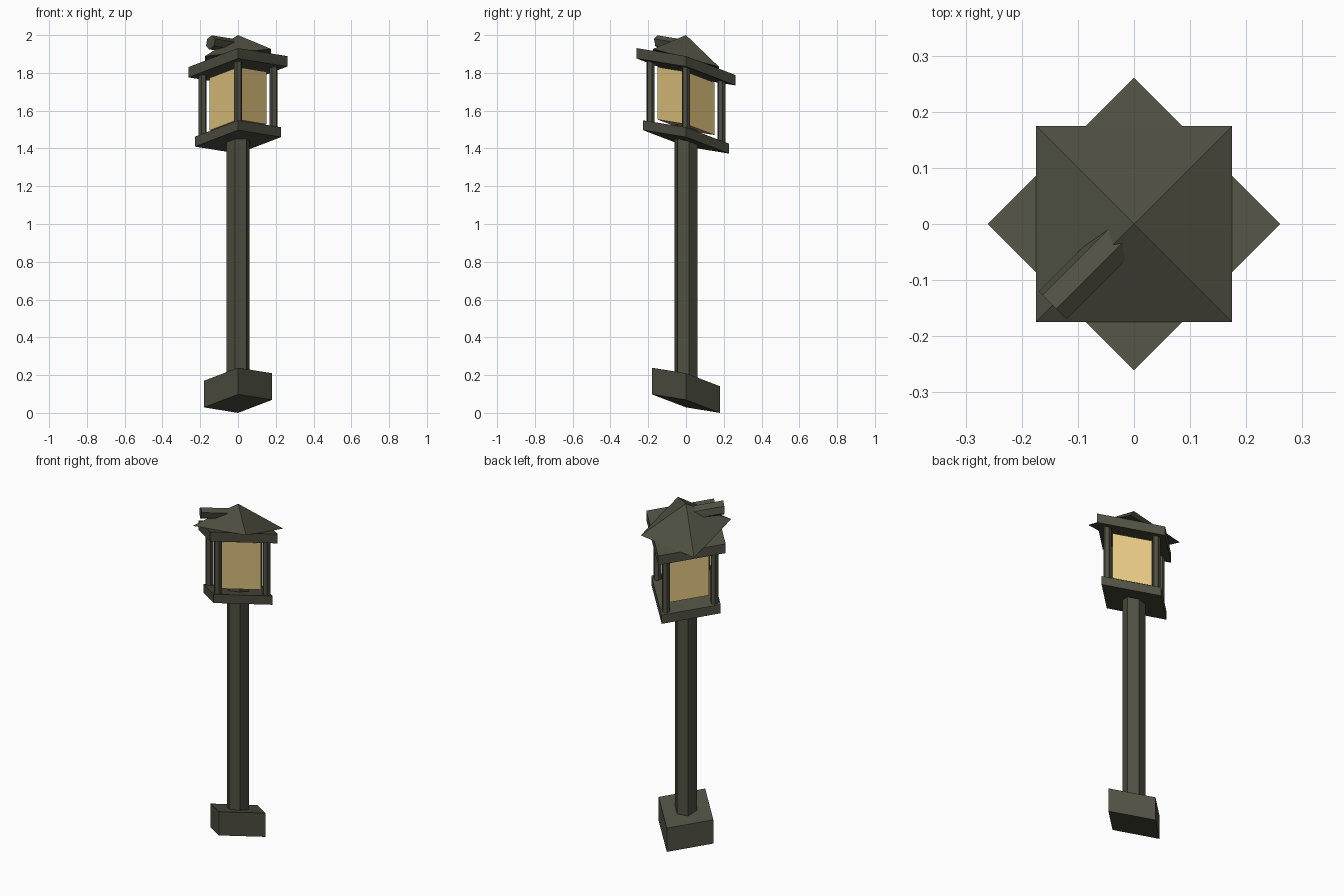
import bpy, bmesh, math
from mathutils import Matrix, Vector

if "Cube" in bpy.data.objects:
    bpy.data.objects.remove(bpy.data.objects["Cube"])

SLOPE_X, SLOPE_Y = 0.11, -0.272   # the whole lamp leans by a vertical shear


def material(name, rgb):
    m = bpy.data.materials.new(name)
    m.diffuse_color = (*rgb, 1)
    m.use_nodes = True
    m.node_tree.nodes["Principled BSDF"].inputs["Base Color"].default_value = m.diffuse_color
    return m


metal = material("dark_metal", (0.077, 0.078, 0.053))
glow = material("warm_glass", (0.75, 0.55, 0.21))


def prism(name, sides, r1, r2, z0, z1, turn, mat, x=0, y=0, pre=None):
    """Prism or pyramid with its first corner at angle 'turn', then sheared."""
    bm = bmesh.new()
    bmesh.ops.create_cone(bm, cap_ends=True, segments=sides, radius1=r1,
                          radius2=r2, depth=z1 - z0)
    first = max(bm.verts, key=lambda v: v.co.xy.length).co
    offset = math.radians(turn) - math.atan2(first.y, first.x)
    bm.transform(Matrix.Translation((x, y, (z0 + z1) / 2))
                 @ Matrix.Rotation(offset, 4, 'Z'))
    if pre:
        bm.transform(pre)
    for v in bm.verts:
        v.co.z += SLOPE_X * v.co.x + SLOPE_Y * v.co.y
    bmesh.ops.remove_doubles(bm, verts=bm.verts, dist=1e-5)
    bmesh.ops.recalc_face_normals(bm, faces=bm.faces)
    me = bpy.data.meshes.new(name)
    bm.to_mesh(me)
    bm.free()
    me.materials.append(mat)
    ob = bpy.data.objects.new(name, me)
    bpy.context.collection.objects.link(ob)
    return ob


# Foot and post
prism("base_block", 4, 0.18, 0.18, 0.049, 0.19, 0, metal)
prism("post", 6, 0.062, 0.062, 0.12, 1.51, 15, metal)

# Lantern cage
prism("lantern_floor", 4, 0.228, 0.228, 1.435, 1.487, 0, metal)
prism("lantern_glass", 4, 0.15, 0.15, 1.512, 1.79, 0, glow)
for i in range(4):
    a = i * math.pi / 2
    prism(f"cage_bar_{i + 1}", 6, 0.022, 0.022, 1.46, 1.83, 15, metal,
          0.187 * math.cos(a), 0.187 * math.sin(a))

# Roof slab and pyramid cap, turned 45 degrees to each other
prism("roof_slab", 4, 0.261, 0.261, 1.805, 1.86, 0, metal)
prism("roof_cap", 4, 0.175 * math.sqrt(2), 0, 1.86, 2.0, 45, metal)

# Short hexagonal bar poking out of the cap along the front left diagonal
d = Vector((-1, -1, 0)).normalized()
side = Vector((1, -1, 0)).normalized()
frame = Matrix((
    (side.x, 0, d.x, 0),
    (side.y, 0, d.y, 0),
    (0, 1, 0, 1.938),
    (0, 0, 0, 1)))
prism("roof_peg", 6, 0.036, 0.036, 0.01, 0.205, 15, metal, pre=frame)
